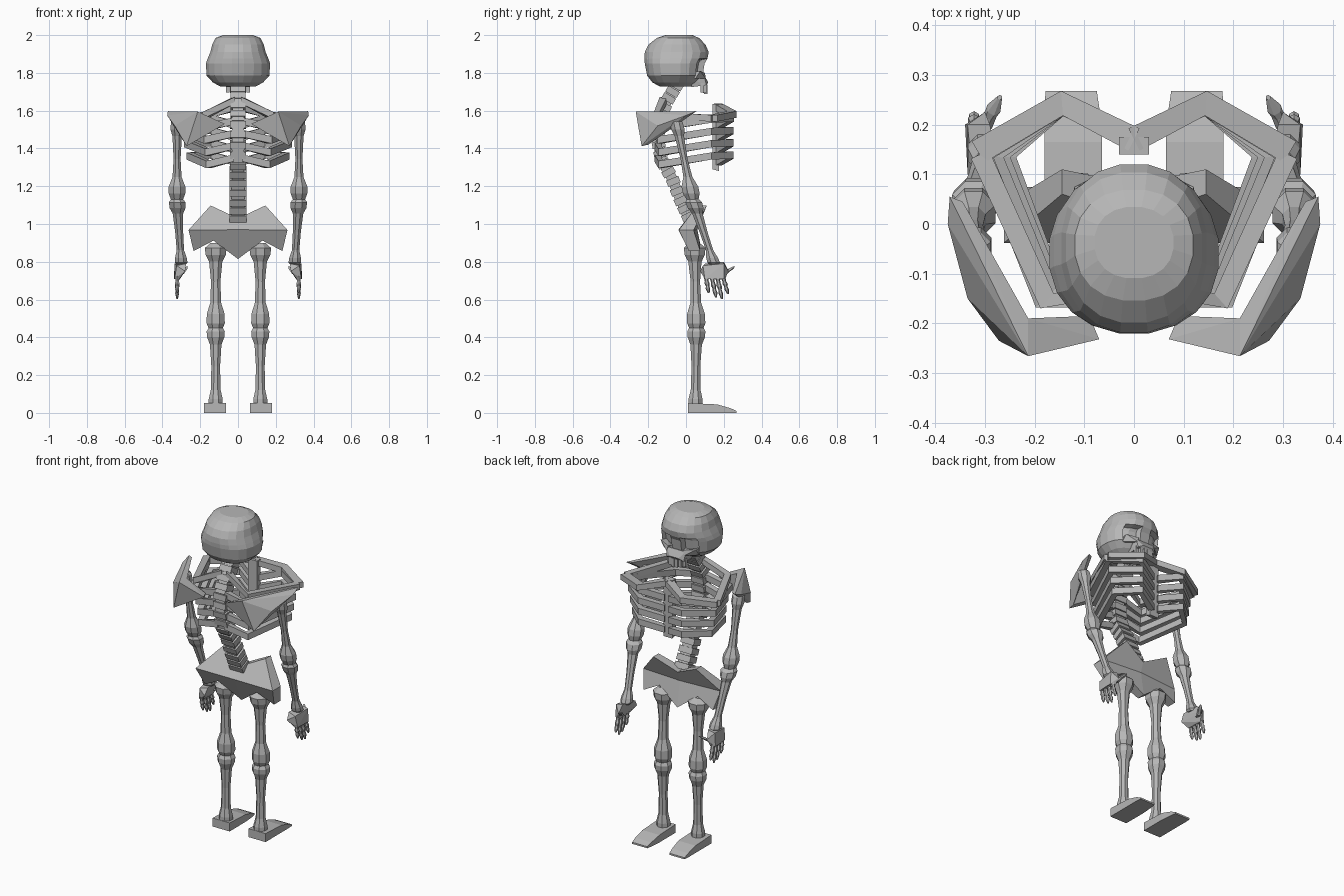
import bpy, bmesh, math
from mathutils import Vector, Matrix

if "Cube" in bpy.data.objects:
    bpy.data.objects.remove(bpy.data.objects["Cube"])

mat = bpy.data.materials.new("bone grey")
mat.diffuse_color = (0.47, 0.47, 0.47, 1)
mat.use_nodes = True
mat.node_tree.nodes["Principled BSDF"].inputs["Base Color"].default_value = mat.diffuse_color


def finish(name, bm, mirror=False):
    bmesh.ops.recalc_face_normals(bm, faces=bm.faces)
    me = bpy.data.meshes.new(name)
    bm.to_mesh(me)
    bm.free()
    me.materials.append(mat)
    ob = bpy.data.objects.new(name, me)
    bpy.context.collection.objects.link(ob)
    if mirror:
        ob.modifiers.new("mirror", 'MIRROR')
    return ob


def skin(bm, rings):
    """Join rings of points into a closed tube."""
    vs = [[bm.verts.new(p) for p in r] for r in rings]
    n = len(vs[0])
    for a, b in zip(vs, vs[1:]):
        for i in range(n):
            bm.faces.new((a[i], a[(i + 1) % n], b[(i + 1) % n], b[i]))
    bm.faces.new(vs[0])
    bm.faces.new(vs[-1])


def oval(x, y, z, rx, ry, n, power=1.0):
    pts = []
    for i in range(n):
        a = 2 * math.pi * (i + .5) / n
        c, s = math.cos(a), math.sin(a)
        pts.append((x + rx * math.copysign(abs(c) ** power, c),
                    y + ry * math.copysign(abs(s) ** power, s), z))
    return pts


def bone(name, top, bottom, profile, n=8):
    """Bone between two points; profile holds (fraction, radius)."""
    t, b = Vector(top), Vector(bottom)
    bm = bmesh.new()
    skin(bm, [oval(*t.lerp(b, f), r, r, n) for f, r in profile])
    return finish(name, bm, True)


def strip(name, pts, w, h, mirror=True):
    """Flat bar with a rectangular section swept along a path."""
    pts = [Vector(p) for p in pts]
    rings = []
    for i, p in enumerate(pts):
        d = pts[min(i + 1, len(pts) - 1)] - pts[max(i - 1, 0)]
        s = Vector((d.y, -d.x, 0)).normalized() * w / 2
        u = Vector((0, 0, h / 2))
        rings.append([p + s + u, p + s - u, p - s - u, p - s + u])
    bm = bmesh.new()
    skin(bm, rings)
    return finish(name, bm, mirror)


def hull(name, pts, mirror=True):
    bm = bmesh.new()
    for p in pts:
        bm.verts.new(p)
    bmesh.ops.convex_hull(bm, input=bm.verts[:])
    bmesh.ops.delete(bm, geom=[v for v in bm.verts if not v.link_faces], context='VERTS')
    return finish(name, bm, mirror)


def box(name, c, size, tilt=0, mirror=False):
    bm = bmesh.new()
    m = Matrix.Translation(c) @ Matrix.Rotation(tilt, 4, 'X') @ Matrix.Diagonal((*size, 1))
    bmesh.ops.create_cube(bm, size=1, matrix=m)
    return finish(name, bm, mirror)


# skull: rings of (height, half width, back, front), then sunken eyes
bm = bmesh.new()
skin(bm, [oval(0, (b + f) / 2, z, rx, (f - b) / 2, 20, .9) for z, rx, b, f in (
    (1.728, .095, -.14, .03), (1.75, .135, -.18, .06), (1.785, .168, -.207, .09),
    (1.85, .172, -.22, .10), (1.875, .163, -.222, .115), (1.91, .148, -.22, .122),
    (1.95, .138, -.20, .105), (1.985, .12, -.155, .07), (2.0, .08, -.11, .035))])
bmesh.ops.recalc_face_normals(bm, faces=bm.faces)
mid = {f: f.calc_center_median() for f in bm.faces}
eyes = [f for f, c in mid.items() if 1.79 < c.z < 1.88 and c.y > .05 and .02 < abs(c.x) < .11]
bmesh.ops.inset_region(bm, faces=eyes, thickness=.008, depth=0, use_even_offset=True)
bmesh.ops.translate(bm, verts=list({v for f in eyes for v in f.verts}), vec=(0, -.03, 0))
finish("skull", bm)
hull("cheekbone", [(.05, .10, 1.80), (.12, .075, 1.81), (.125, .05, 1.77), (.06, .105, 1.77),
                   (.05, .04, 1.78), (.11, .02, 1.80)])
hull("upper_jaw", [(sx * x, y, z) for sx in (-1, 1) for x, y, z in (
    (.065, .095, 1.79), (.07, .02, 1.77), (.06, .108, 1.735), (.06, .03, 1.725), (.03, .118, 1.75))],
    False)
for i, (x, y) in enumerate(((.011, .105), (.034, .10), (.054, .085))):
    box("tooth", (x, y, 1.714 + .004 * i), (.019, .018, .05), 0, True)

# spine: tilted blocks following an S curve
path = [(-.05, 1.735), (-.095, 1.66), (-.14, 1.56), (-.15, 1.45), (-.13, 1.34),
        (-.073, 1.24), (-.03, 1.13), (.012, 1.04)]
N = 16
for i in range(N):
    t = i / (N - 1) * (len(path) - 1)
    k = min(int(t), len(path) - 2)
    a, b = Vector(path[k]), Vector(path[k + 1])
    p, d = a.lerp(b, t - k), b - a
    w = .078 + .015 * i / N
    tilt = math.atan2(d.x, -d.y)
    box("vertebra", (0, p.x, p.y), (w, .07, .036), tilt)
    if i < N - 1:
        box("spine_disc", (0, p.x + d.x * .22, p.y + d.y * .22), (w * .75, .055, .03), tilt)

# ribs: (spine height, side half width, rear corner x, rear corner y)
for z, w, rx, ry in ((1.53, .30, .185, -.155), (1.465, .28, .168, -.14),
                     (1.40, .267, .16, -.135), (1.335, .255, .155, -.135)):
    strip("rib", [(.02, -.15, z + .015), (rx, ry, z - .02), (w, .135, z + .025),
                  (.145, .235, z + .03), (.02, .175, z - .005)], .036, .038)
# top rib and collar bone
strip("first_rib", [(.02, -.12, 1.655), (.175, -.155, 1.575), (.31, .14, 1.56)], .04, .035)
strip("collar_bone", [(.314, .145, 1.56), (.145, .243, 1.58), (.0, .17, 1.62)], .05, .035)
hull("breastbone", [(s * x, y, z) for s in (-1, 1) for x, y, z in (
    (.03, .14, 1.635), (.03, .175, 1.635), (.03, .14, 1.29), (.03, .175, 1.28))], False)

# shoulder blades: outer wing and inner wing sharing a ridge
B, B2, D, D2 = (.213, -.266, 1.595), (.213, -.19, 1.59), (.272, -.235, 1.412), (.272, -.2, 1.42)
hull("shoulder_blade_outer", [(.371, .055, 1.597), (.375, 0, 1.575), (.345, .045, 1.595),
                              (.335, -.15, 1.52), B, B2, D, D2])
hull("shoulder_blade_inner", [(.07, -.232, 1.53), (.09, -.185, 1.53), B, B2, D, D2])

# pelvis: creased plate; each outline point is (x, back y, front y, z)
bm = bmesh.new()
outline = [(0, -.04, .06, .97), (0, .015, .08, 1.03), (.145, .06, .11, 1.098),
           (.262, -.038, .04, .968), (.235, .015, .075, .857), (.13, -.005, .072, .912),
           (0, .035, .085, .815)]
rows = [[bm.verts.new((p[0], p[k], p[3])) for p in outline] for k in (1, 2)]
for r in rows:
    bm.faces.new((r[0], r[1], r[2], r[3]))
    bm.faces.new((r[0], r[3], r[4], r[5], r[6]))
for i in range(1, 6):
    bm.faces.new((rows[0][i], rows[0][i + 1], rows[1][i + 1], rows[1][i]))
finish("pelvis", bm, True)

# arms
elbow, wrist = (.323, .035, 1.128), (.300, .15, .785)
bone("upper_arm", (.322, -.055, 1.56), elbow,
     ((0, .02), (.05, .036), (.14, .038), (.22, .027), (.5, .020), (.72, .026),
      (.84, .048), (.92, .048), (1, .034)))
bone("forearm", (.323, .035, 1.132), wrist,
     ((0, .034), (.05, .048), (.14, .045), (.22, .030), (.5, .023), (.78, .021),
      (.9, .034), (.97, .036), (1, .025)))

# hands: palm, four fanned fingers and a thumb
hull("palm", [(.275, .10, .79), (.325, .09, .78), (.29, .20, .80), (.335, .20, .79),
              (.31, .10, .71), (.335, .10, .71), (.31, .205, .705), (.34, .2, .71),
              (.28, .075, .75), (.30, .225, .75)])
for ya, yb, z in ((.105, .12, .635), (.135, .16, .61), (.165, .19, .603), (.195, .222, .63)):
    bone("finger", (.322, ya, .725), (.322, yb, z),
         ((0, .013), (.3, .010), (.45, .014), (.6, .009), (.75, .012), (1, .005)), 6)
bone("thumb", (.30, .20, .735), (.27, .255, .775),
     ((0, .016), (.4, .013), (.6, .015), (1, .005)), 6)

# legs
bone("thigh_bone", (.118, .045, .90), (.118, .055, .447),
     ((0, .030), (.06, .062), (.14, .058), (.22, .038), (.45, .027), (.7, .031),
      (.83, .051), (.94, .052), (1, .040)))
bone("shin_bone", (.118, .055, .452), (.118, .05, .04),
     ((0, .040), (.05, .052), (.12, .050), (.22, .033), (.5, .025), (.8, .028),
      (.92, .040), (1, .040)))

# feet: wedge with a low toe
hull("foot", [p for x0, x1, y, z in ((.064, .180, .01, .052), (.064, .180, .165, .045),
                                     (.070, .180, .235, .025), (.075, .178, .268, .01))
              for x in (x0, x1) for p in ((x, y, 0), (x, y, z))])
